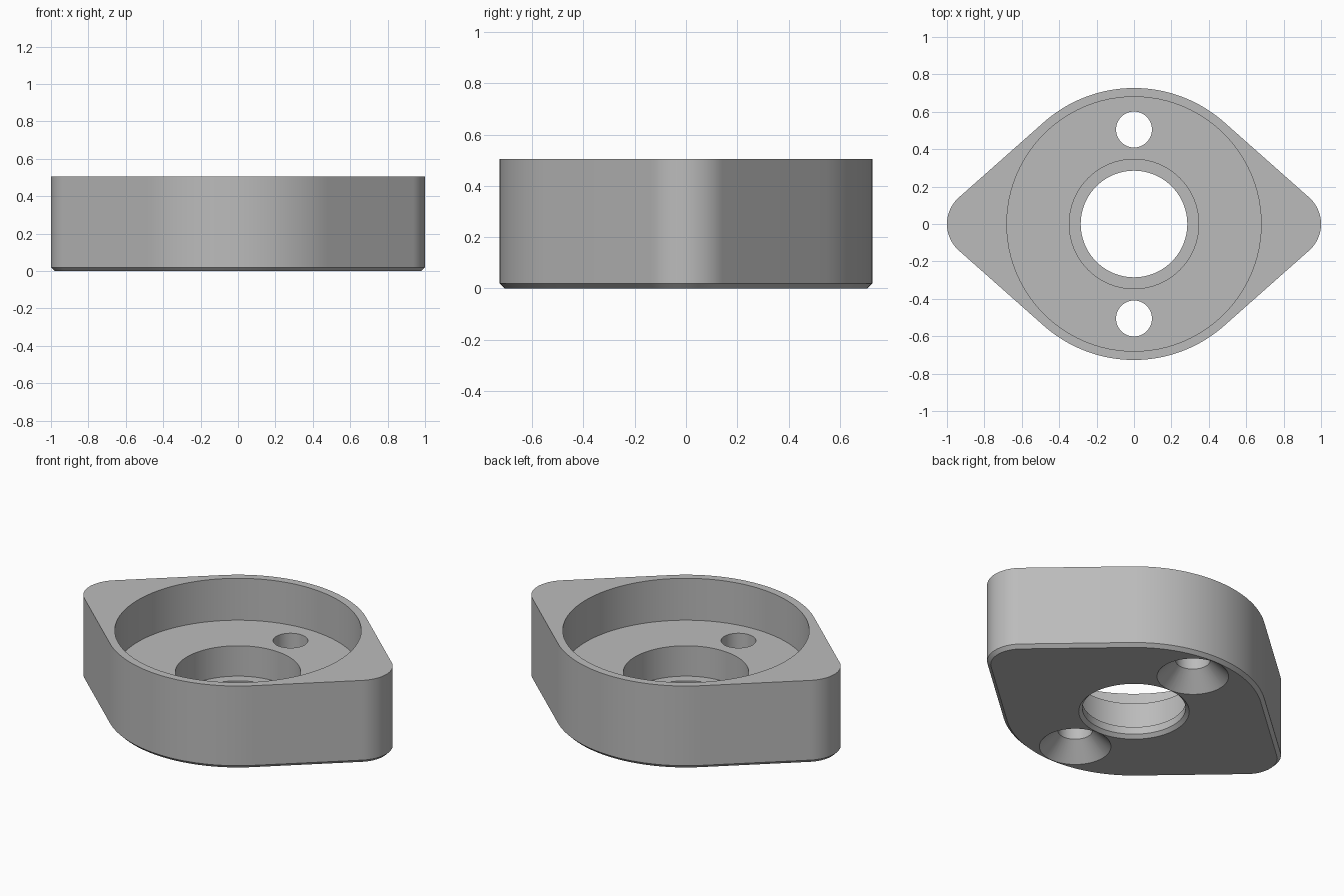
import bpy, bmesh, math
from mathutils import Vector

cube = bpy.data.objects.get("Cube")
if cube:
    bpy.data.objects.remove(cube, do_unlink=True)

HEIGHT, CHAMFER = 0.505, 0.02
BIG_R, TIP_R = 0.727, 0.19
FLOOR_Z, STEP_Z = 0.25, 0.065
POCKET_R, COUNTERBORE_R, BORE_R = 0.68, 0.346, 0.285
SCREW_R, SCREW_Y, SINK = 0.096, 0.505, 0.102

grey = bpy.data.materials.new("satin grey")
grey.use_nodes = True
colour = (0.5, 0.5, 0.5, 1)
grey.diffuse_color = colour
grey.node_tree.nodes["Principled BSDF"].inputs["Base Color"].default_value = colour


def make_object(name, bm):
    bmesh.ops.recalc_face_normals(bm, faces=bm.faces)
    mesh = bpy.data.meshes.new(name)
    bm.to_mesh(mesh)
    bm.free()
    mesh.materials.append(grey)
    obj = bpy.data.objects.new(name, mesh)
    bpy.context.collection.objects.link(obj)
    return obj


def outline(inset):
    """Rounded diamond: a large circle joined by tangents to two tip circles."""
    tip_x = 1 - TIP_R
    a = math.acos((BIG_R - TIP_R) / tip_x)
    arcs = [(tip_x, TIP_R, -a, a, 24), (0, BIG_R, a, math.pi - a, 40),
            (-tip_x, TIP_R, math.pi - a, math.pi + a, 24),
            (0, BIG_R, math.pi + a, 2 * math.pi - a, 40)]
    points = []
    for cx, r, start, end, n in arcs:
        for i in range(n + 1):
            t = start + (end - start) * i / n
            points.append((cx + (r - inset) * math.cos(t), (r - inset) * math.sin(t)))
    return points


def revolved(name, profile, y=0, n=96):
    """Closed solid turned around a vertical axis from (radius, z) pairs."""
    bm = bmesh.new()
    rings = [[bm.verts.new((r * math.cos(2 * math.pi * i / n),
                            y + r * math.sin(2 * math.pi * i / n), z))
              for i in range(n)] for r, z in profile]
    skin(bm, rings)
    return make_object(name, bm)


def skin(bm, rings):
    n = len(rings[0])
    for low, high in zip(rings, rings[1:]):
        for i in range(n):
            j = (i + 1) % n
            bm.faces.new((low[i], low[j], high[j], high[i]))
    bm.faces.new(rings[0][::-1])
    bm.faces.new(rings[-1])


# Body with a chamfered bottom edge
bm = bmesh.new()
levels = [(CHAMFER, 0), (0, CHAMFER), (0, HEIGHT)]
skin(bm, [[bm.verts.new((x, y, z)) for x, y in outline(inset)] for inset, z in levels])
body = make_object("flange_body", bm)

# Stepped pocket, counterbore and chamfered through bore
over = 0.05
cutters = [revolved("bore_cutter", [
    (BORE_R + CHAMFER + over, -over), (BORE_R, CHAMFER), (BORE_R, STEP_Z),
    (COUNTERBORE_R, STEP_Z), (COUNTERBORE_R, FLOOR_Z),
    (POCKET_R, FLOOR_Z), (POCKET_R, HEIGHT + over)])]

# Screw holes, countersunk from below
for side, y in (("front", -SCREW_Y), ("back", SCREW_Y)):
    cutters.append(revolved(side + "_screw_cutter", [
        (SCREW_R + SINK + over, -over), (SCREW_R, SINK),
        (SCREW_R, FLOOR_Z + over)], y, 48))

bpy.context.view_layer.objects.active = body
for cutter in cutters:
    cutter.hide_render = True
    cut = body.modifiers.new(cutter.name, "BOOLEAN")
    cut.operation, cut.solver, cut.object = "DIFFERENCE", "EXACT", cutter
    bpy.ops.object.modifier_apply(modifier=cut.name)
    bpy.data.objects.remove(cutter, do_unlink=True)

# Smooth walls with crisp edges
bpy.ops.object.select_all(action="DESELECT")
body.select_set(True)
bpy.ops.object.shade_smooth_by_angle(angle=math.radians(30))
